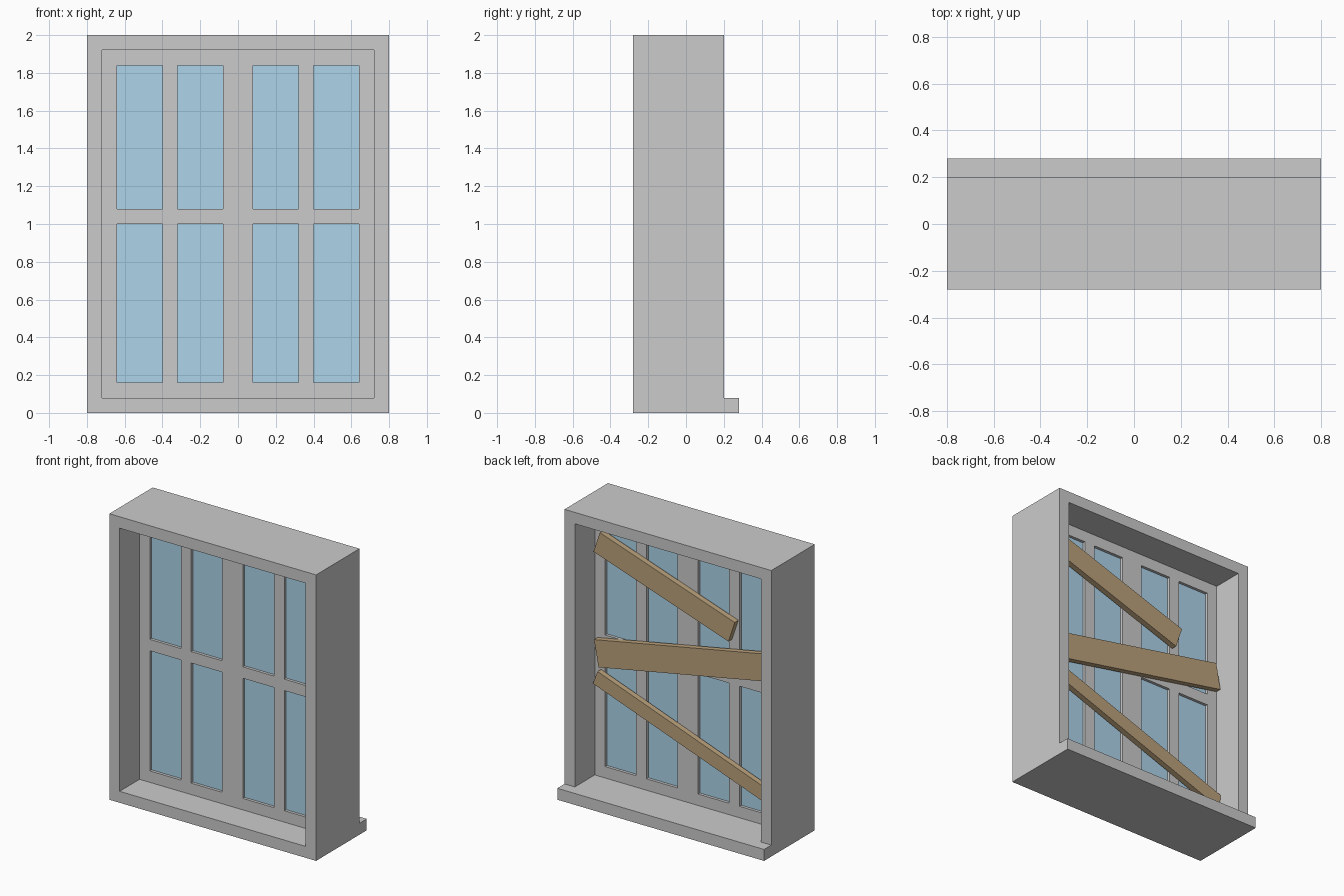
import bpy, bmesh, math

if "Cube" in bpy.data.objects:
    bpy.data.objects.remove(bpy.data.objects["Cube"])


def material(name, rgb):
    m = bpy.data.materials.new(name)
    m.diffuse_color = (*rgb, 1)
    m.use_nodes = True
    m.node_tree.nodes["Principled BSDF"].inputs["Base Color"].default_value = m.diffuse_color
    return m


def finish(name, bm, mat=None):
    mesh = bpy.data.meshes.new(name)
    bm.to_mesh(mesh)
    bm.free()
    ob = bpy.data.objects.new(name, mesh)
    bpy.context.collection.objects.link(ob)
    if mat:
        mesh.materials.append(mat)
    return ob


def pierced_panel(name, xs, zs, is_hole, y0, y1, lip=0):
    """Grid panel with open cells, extruded from y0 to y1; lip pushes out the bottom row."""
    bm = bmesh.new()
    v = [[bm.verts.new((x, y0, z)) for z in zs] for x in xs]
    for i in range(len(xs) - 1):
        for j in range(len(zs) - 1):
            if not is_hole(i, j):
                bm.faces.new((v[i][j], v[i + 1][j], v[i + 1][j + 1], v[i][j + 1]))

    def push(faces, dy):
        r = bmesh.ops.extrude_face_region(bm, geom=faces)["geom"]
        moved = [e for e in r if isinstance(e, bmesh.types.BMVert)]
        bmesh.ops.translate(bm, verts=moved, vec=(0, dy, 0))
        return [e for e in r if isinstance(e, bmesh.types.BMFace)]

    back = push(bm.faces[:], y1 - y0)
    if lip:
        row = [f for f in back if f.calc_center_median().z < zs[1]]
        push(row, lip)
        old = [f for f in row if f.is_valid]
        if old:
            bmesh.ops.delete(bm, geom=old, context='FACES_ONLY')
    loose = [p for p in bm.verts if not p.link_faces]
    bmesh.ops.delete(bm, geom=loose, context='VERTS')
    bmesh.ops.recalc_face_normals(bm, faces=bm.faces[:])
    bmesh.ops.dissolve_limit(bm, angle_limit=0.01, verts=bm.verts[:], edges=bm.edges[:])
    return finish(name, bm)


glass = material("glass_blue", (0.42, 0.66, 0.82))
wood = material("wood_brown", (0.50, 0.36, 0.20))

# Deep outer frame with a projecting sill at the back
pierced_panel("outer_frame", [-0.8, -0.72, 0.72, 0.8], [0, 0.08, 1.92, 2],
              lambda i, j: i == 1 and j == 1, -0.28, 0.2, lip=0.08)

# Pair of sashes with glazing bars
pane_x = [(-0.64, -0.4), (-0.32, -0.08), (0.08, 0.32), (0.4, 0.64)]
pane_z = [(0.16, 1.0), (1.08, 1.84)]
xs = [-0.72] + [x for p in pane_x for x in p] + [0.72]
zs = [0.08] + [z for p in pane_z for z in p] + [1.92]
pierced_panel("window_sash", xs, zs, lambda i, j: i % 2 and j % 2, -0.06, -0.02)

# Glass panes
bm = bmesh.new()
for a, b in pane_x:
    for c, d in pane_z:
        bm.faces.new([bm.verts.new((x, -0.04, z))
                      for x, z in ((a, c), (b, c), (b, d), (a, d))])
finish("glass_panes", bm, glass)

# Boards nailed across the back: x, z, length, width, tilt in degrees
boards = {"upper_board": (0.155, 1.56, 1.10, 0.155, -18.5),
          "middle_board": (-0.01, 1.087, 1.405, 0.188, 10.8),
          "lower_board": (-0.012, 0.533, 1.488, 0.10, -19.8)}
for name, (x, z, length, width, tilt) in boards.items():
    bm = bmesh.new()
    bmesh.ops.create_cube(bm, size=1)
    bmesh.ops.scale(bm, verts=bm.verts[:], vec=(length, 0.04, width))
    ob = finish(name, bm, wood)
    ob.location = (x, 0, z)
    ob.rotation_euler.y = math.radians(tilt)
